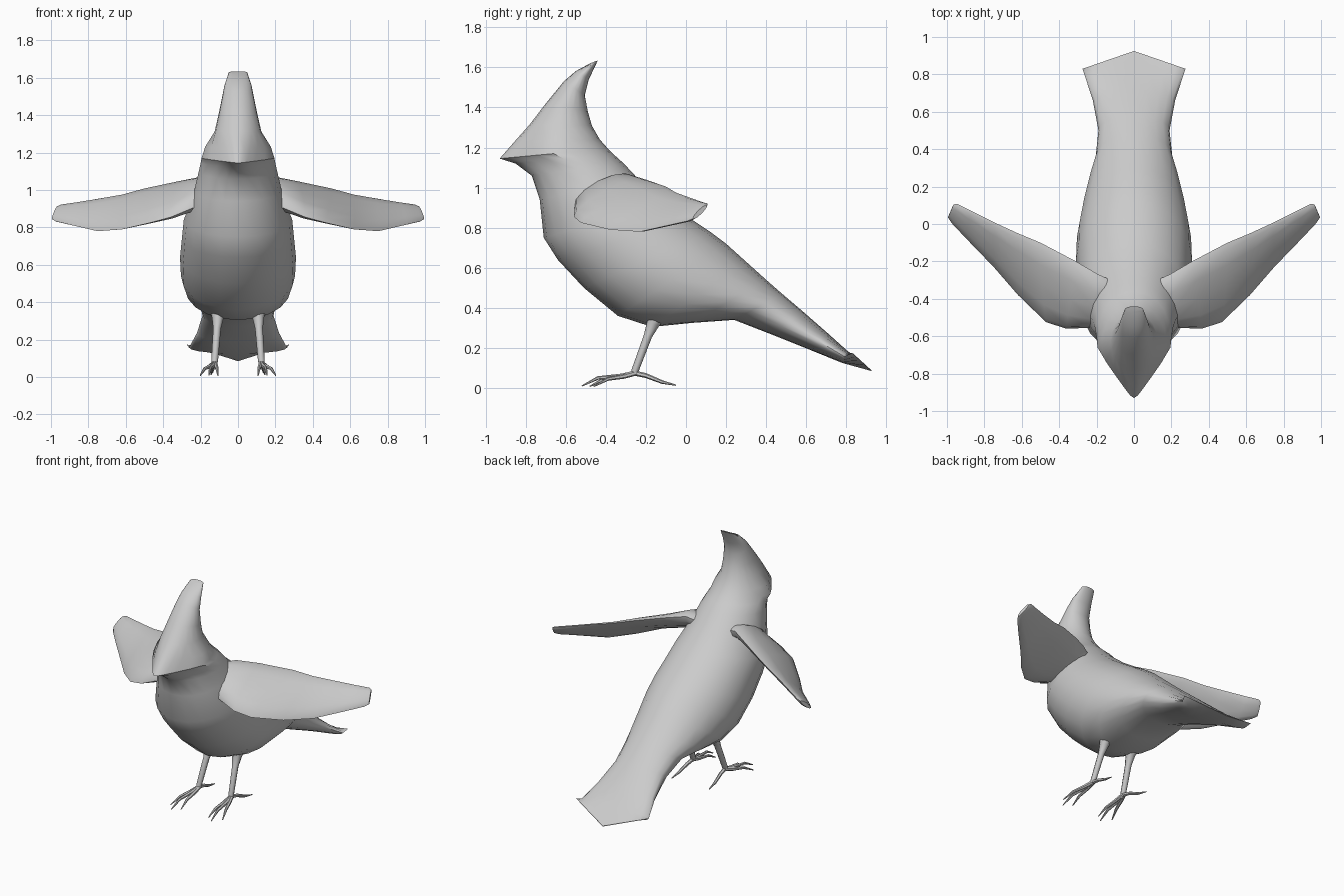
import bpy, bmesh, math
from mathutils import Vector

grey = bpy.data.materials.new("plumage grey")
grey.diffuse_color = (0.6, 0.6, 0.6, 1)


def loft(name, rings, angle=50):
    """Skin a list of equally sized point rings and cap both ends."""
    bm = bmesh.new()
    rows = [[bm.verts.new(p) for p in ring] for ring in rings]
    n = len(rows[0])
    for a, b in zip(rows, rows[1:]):
        for i in range(n):
            j = (i + 1) % n
            bm.faces.new((a[i], a[j], b[j], b[i]))
    bm.faces.new(rows[0])
    bm.faces.new(rows[-1])
    bmesh.ops.remove_doubles(bm, verts=bm.verts, dist=0.0005)
    bmesh.ops.recalc_face_normals(bm, faces=bm.faces)
    me = bpy.data.meshes.new(name)
    bm.to_mesh(me)
    bm.free()
    me.materials.append(grey)
    ob = bpy.data.objects.new(name, me)
    bpy.context.collection.objects.link(ob)
    bpy.context.view_layer.objects.active = ob
    ob.select_set(True)
    bpy.ops.object.shade_smooth_by_angle(angle=math.radians(angle))
    ob.select_set(False)
    return ob


def tube(name, path, radii, sides=8):
    """Tapered limb along a path."""
    pts = [Vector(p) for p in path]
    rings = []
    for i, p in enumerate(pts):
        d = (pts[min(i + 1, len(pts) - 1)] - pts[max(i - 1, 0)]).normalized()
        u = d.cross(Vector((1, 0, 0))).normalized()
        v = d.cross(u)
        rings.append([p + radii[i] * (math.cos(t) * u + math.sin(t) * v)
                      for t in (2 * math.pi * k / sides for k in range(sides))])
    return loft(name, rings)


# Body: front/belly point, back point (y, z), half width, front taper
SIDES = 20
sections = [
    (-0.475, 1.622, -0.44, 1.635, 0.05, 0),
    (-0.55, 1.582, -0.485, 1.54, 0.072, 0),
    (-0.61, 1.53, -0.505, 1.46, 0.085, 0),
    (-0.70, 1.42, -0.49, 1.38, 0.105, 0),
    (-0.78, 1.315, -0.47, 1.31, 0.125, 0),
    (-0.86, 1.225, -0.43, 1.24, 0.175, 0.45),
    (-0.93, 1.145, -0.39, 1.195, 0.195, 0.7),
    (-0.85, 1.12, -0.36, 1.165, 0.20, 0.5),
    (-0.77, 1.06, -0.31, 1.12, 0.212, 0.15),
    (-0.73, 0.94, -0.24, 1.045, 0.235, 0),
    (-0.71, 0.75, -0.10, 0.93, 0.29, 0),
    (-0.64, 0.64, 0.03, 0.84, 0.30, 0),
    (-0.51, 0.50, 0.12, 0.78, 0.31, 0),
    (-0.34, 0.36, 0.20, 0.72, 0.305, 0),
    (-0.17, 0.305, 0.30, 0.63, 0.28, 0),
    (0.03, 0.325, 0.40, 0.54, 0.245, 0),
    (0.24, 0.34, 0.48, 0.47, 0.205, 0),
    (0.42, 0.27, 0.58, 0.385, 0.19, 0),
    (0.62, 0.19, 0.70, 0.28, 0.22, 0),
    (0.78, 0.125, 0.80, 0.19, 0.262, 0),
]
angles = [2 * math.pi * k / SIDES for k in range(SIDES)]
rings = []
for fy, fz, by, bz, w, taper in sections:
    ring = []
    for t in angles:
        c, s = math.cos(t), math.sin(t)
        ring.append((w * s * (1 - taper * max(0, c)),
                     (fy + by) / 2 + (fy - by) / 2 * c,
                     (fz + bz) / 2 + (fz - bz) / 2 * c))
    rings.append(ring)
# Tail ends in a thin pointed edge
rings.append([(0.275 * math.sin(t), 0.925 - 0.095 * abs(math.sin(t)),
               0.087 + 0.088 * abs(math.sin(t)) + 0.002 * -math.cos(t)) for t in angles])
loft("body", rings)

# Wing: leading (low) edge, trailing (high) edge, half thickness
wing = [
    ((0.10, -0.50, 0.92), (0.10, -0.31, 1.02), 0.07),
    ((0.24, -0.555, 0.905), (0.19, -0.27, 1.055), 0.06),
    ((0.36, -0.56, 0.855), (0.31, -0.20, 1.04), 0.045),
    ((0.47, -0.525, 0.825), (0.50, -0.10, 1.005), 0.035),
    ((0.62, -0.38, 0.79), (0.62, -0.05, 0.975), 0.028),
    ((0.75, -0.23, 0.78), (0.74, 0.005, 0.955), 0.024),
    ((0.90, -0.075, 0.815), (0.87, 0.07, 0.932), 0.02),
    ((0.975, 0.005, 0.833), (0.945, 0.108, 0.92), 0.018),
    ((0.995, 0.035, 0.845), (0.965, 0.105, 0.912), 0.012),
]

# Leg and toes of one side, as path and radii
toes = {
    "inner_toe": [(0.122, -0.25, 0.075), (0.118, -0.32, 0.058), (0.112, -0.41, 0.045), (0.107, -0.48, 0.008)],
    "middle_toe": [(0.125, -0.25, 0.075), (0.135, -0.32, 0.06), (0.148, -0.44, 0.05), (0.155, -0.52, 0.01)],
    "outer_toe": [(0.128, -0.25, 0.075), (0.15, -0.31, 0.058), (0.178, -0.39, 0.045), (0.202, -0.46, 0.008)],
    "hind_toe": [(0.125, -0.26, 0.075), (0.13, -0.20, 0.062), (0.14, -0.12, 0.03), (0.145, -0.05, 0.014)],
}

for side, m in (("right", 1), ("left", -1)):
    rows = []
    for a, b, th in wing:
        a, b = Vector(a), Vector(b)
        mid, half = (a + b) / 2, (a - b) / 2
        up = Vector((0.15, -0.45, 0.88))
        row = []
        for k in range(12):
            t = 2 * math.pi * k / 12
            p = mid + half * math.cos(t) + up * th * math.sin(t)
            row.append((p.x * m, p.y, p.z))
        rows.append(row)
    loft(side + "_wing", rows)
    tube(side + "_leg", [(0.105 * m, -0.13, 0.40), (0.108 * m, -0.165, 0.32),
                         (0.112 * m, -0.19, 0.26), (0.125 * m, -0.255, 0.085),
                         (0.126 * m, -0.26, 0.065)],
         [0.06, 0.032, 0.021, 0.018, 0.012])
    for name, path in toes.items():
        tube(side + "_" + name, [(x * m, y, z) for x, y, z in path],
             [0.013, 0.012, 0.009, 0.003], 6)
